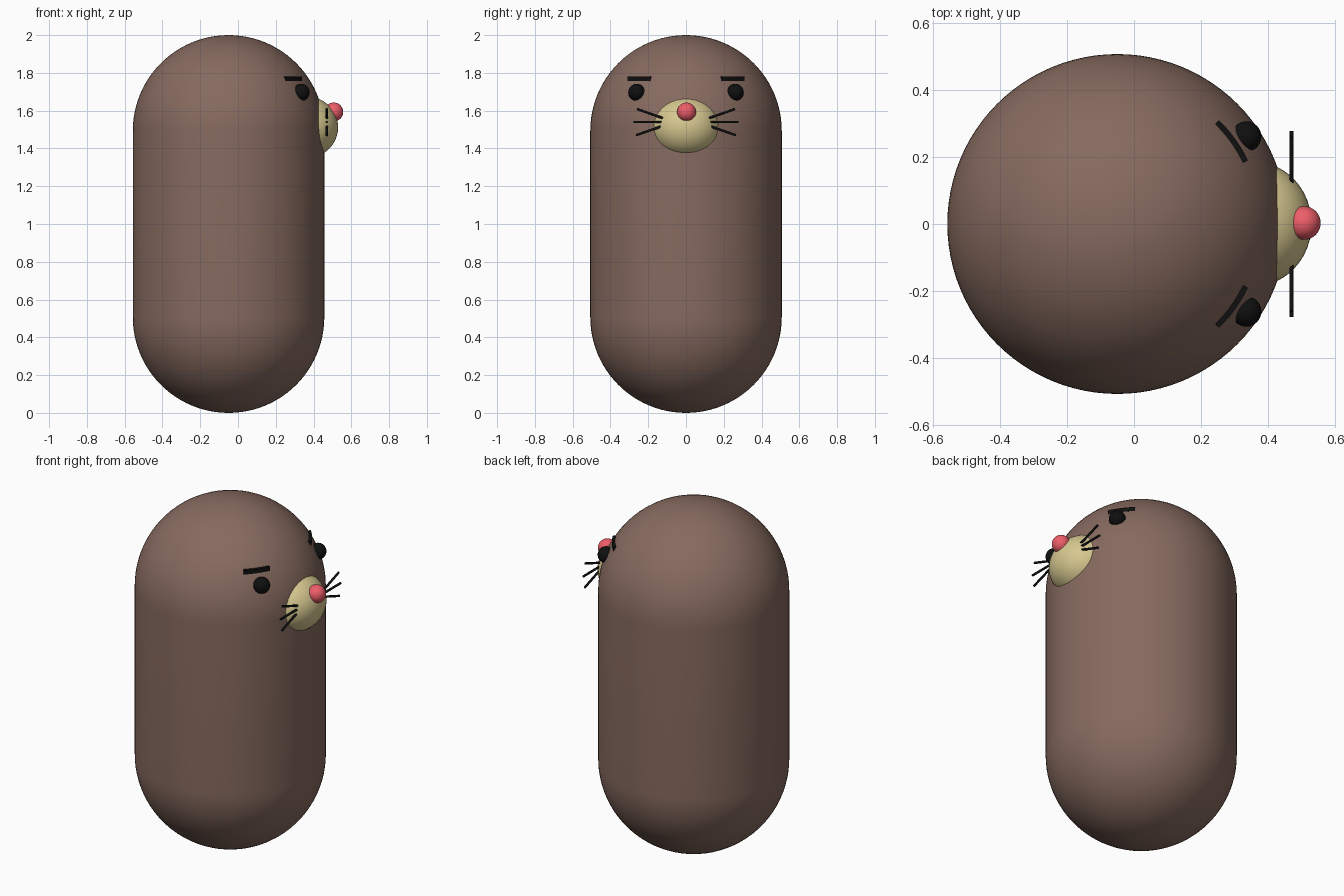
import bpy, bmesh
from math import sin, cos, radians
from mathutils import Vector

if "Cube" in bpy.data.objects:
    bpy.data.objects.remove(bpy.data.objects["Cube"])

CX, R = -0.05, 0.507     # body axis and radius


def material(name, rgb):
    m = bpy.data.materials.new(name)
    m.diffuse_color = (*rgb, 1)
    m.use_nodes = True
    m.node_tree.nodes["Principled BSDF"].inputs["Base Color"].default_value = m.diffuse_color
    return m


BROWN = material("brown", (0.24, 0.145, 0.115))
CREAM = material("cream", (0.68, 0.58, 0.28))
RED = material("red", (0.85, 0.11, 0.14))
BLACK = material("black", (0.005, 0.005, 0.005))


def finish(bm, name, mat, smooth=True):
    bmesh.ops.recalc_face_normals(bm, faces=bm.faces)
    me = bpy.data.meshes.new(name)
    bm.to_mesh(me)
    bm.free()
    me.materials.append(mat)
    if smooth:
        me.shade_smooth()
    ob = bpy.data.objects.new(name, me)
    bpy.context.collection.objects.link(ob)
    return ob


def ellipsoid(name, loc, size, mat, seg=48):
    bm = bmesh.new()
    bmesh.ops.create_uvsphere(bm, u_segments=seg, v_segments=seg // 2, radius=1)
    ob = finish(bm, name, mat)
    ob.location, ob.scale = loc, size
    return ob


# Capsule body: a sphere split at the equator and stretched
bm = bmesh.new()
bmesh.ops.create_uvsphere(bm, u_segments=96, v_segments=48, radius=R)
equator = [e for e in bm.edges if all(abs(v.co.z) < 1e-4 for v in e.verts)]
upper = [v for v in bm.verts if v.co.z > 1e-4]
for v in upper:
    v.co.z += 2 - 2 * R
ring = bmesh.ops.extrude_edge_only(bm, edges=equator)["geom"]
bm.free()
bm = bmesh.new()
profile = []
for i in range(25):
    a = radians(-90 + 90 * i / 24)
    profile.append((R * cos(a), R + R * sin(a)))
profile += [(r, 2 - z) for r, z in reversed(profile)]
verts = [bm.verts.new((r, 0, z)) for r, z in profile]
edges = [bm.edges.new(p) for p in zip(verts, verts[1:])]
bmesh.ops.spin(bm, geom=verts + edges, cent=(0, 0, 0), axis=(0, 0, 1),
               angle=radians(360), steps=96)
bmesh.ops.remove_doubles(bm, verts=bm.verts, dist=1e-4)
body = finish(bm, "body", BROWN)
body.location.x = CX

# Muzzle and nose
ellipsoid("muzzle", (0.36, 0, 1.512), (0.17, 0.185, 0.164), CREAM)
ellipsoid("nose", (0.507, 0.003, 1.593), (0.05, 0.05, 0.05), RED, 32)


def brow(name, side):
    # Short bar bent around the head
    bm = bmesh.new()
    rings = []
    for i in range(11):
        a = side * radians(26 + 19.5 * i / 10)
        rings.append([bm.verts.new((CX + r * cos(a), r * sin(a), z))
                      for r, z in ((0.405, 1.756), (0.434, 1.756),
                                   (0.434, 1.78), (0.405, 1.78))])
    for a, b in zip(rings, rings[1:]):
        for k in range(4):
            bm.faces.new((a[k], a[k - 1], b[k - 1], b[k]))
    bm.faces.new(rings[0])
    bm.faces.new(rings[-1])
    finish(bm, name, BLACK, False)


def whisker(name, start, end):
    d = Vector(end) - Vector(start)
    bm = bmesh.new()
    bmesh.ops.create_cone(bm, cap_ends=True, segments=12, radius1=0.0065,
                          radius2=0.0065, depth=d.length)
    ob = finish(bm, name, BLACK, False)
    ob.location = (Vector(start) + Vector(end)) / 2
    ob.rotation_mode = 'QUATERNION'
    ob.rotation_quaternion = d.to_track_quat('Z', 'Y')


# Eyes, brows and whiskers on both sides
for side, label in ((1, "left"), (-1, "right")):
    ellipsoid("eye_" + label, (0.335, side * 0.261, 1.697), (0.045,) * 3, BLACK, 32)
    brow("brow_" + label, side)
    for i, (y, z0, z1) in enumerate(((0.26, 1.558, 1.609), (0.277, 1.54, 1.54),
                                     (0.265, 1.522, 1.47))):
        whisker(f"whisker_{label}_{i + 1}", (0.47, side * 0.115, z0),
                (0.47, side * y, z1))
